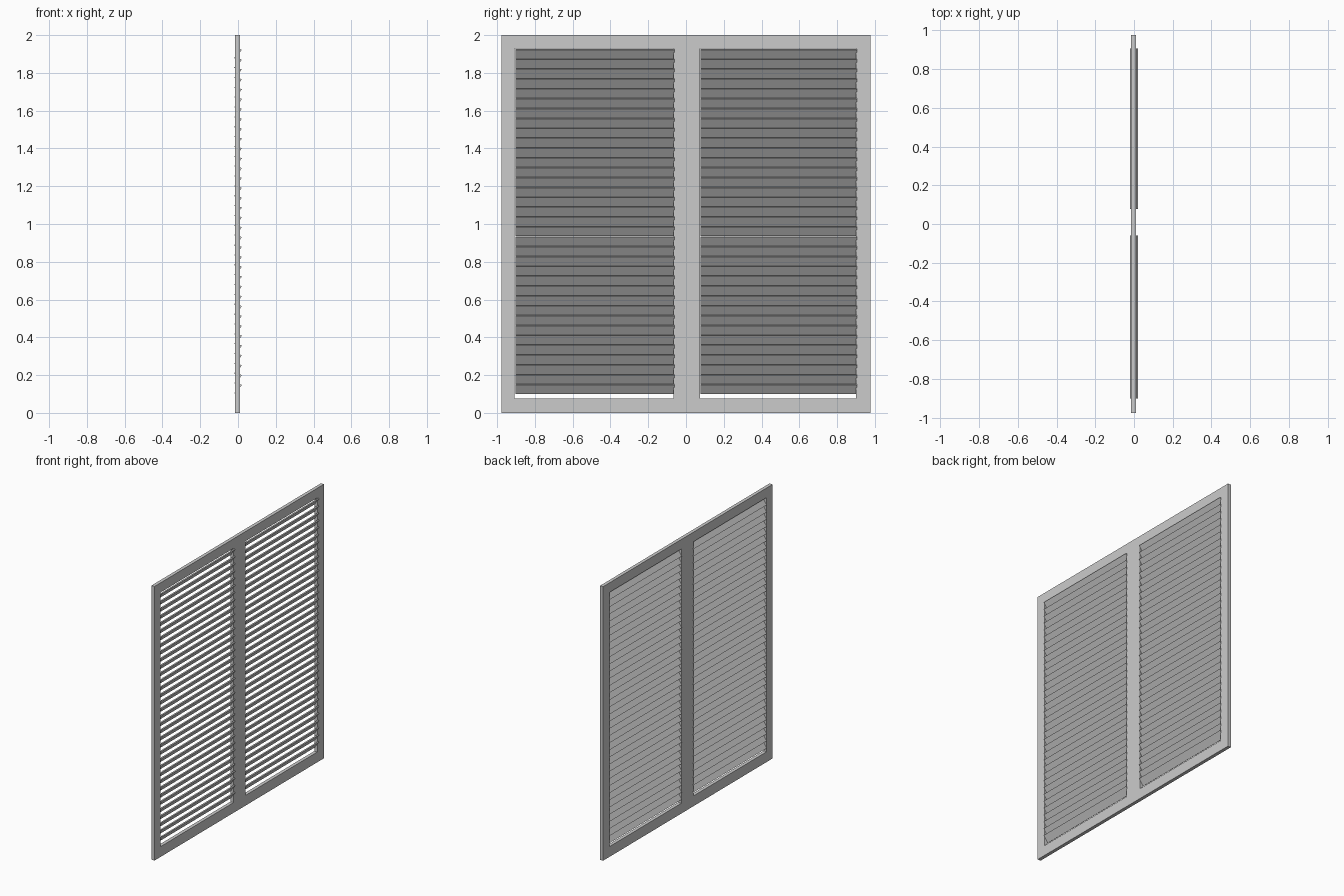
import bpy, bmesh, math
from mathutils import Matrix, Vector

if "Cube" in bpy.data.objects:
    bpy.data.objects.remove(bpy.data.objects["Cube"])

FRAME_X = (-0.015, 0.010)
YS = [-0.977, -0.908, -0.066, 0.075, 0.901, 0.977]   # frame / opening divisions
ZS = [0.0, 0.075, 1.93, 2.0]
SLATS, PITCH, Z_LOW = 35, 0.0522, 0.126
WIDTH, THICK, ANGLE = 0.058, 0.008, math.radians(55)


def finish(bm, name):
    bmesh.ops.recalc_face_normals(bm, faces=bm.faces)
    mesh = bpy.data.meshes.new(name)
    bm.to_mesh(mesh)
    bm.free()
    obj = bpy.data.objects.new(name, mesh)
    bpy.context.collection.objects.link(obj)
    return obj


# Frame: flat grid with two openings, extruded to its depth
bm = bmesh.new()
grid = [[bm.verts.new((FRAME_X[0], y, z)) for z in ZS] for y in YS]
for i in range(len(YS) - 1):
    for j in range(len(ZS) - 1):
        if j == 1 and i in (1, 3):
            continue
        bm.faces.new((grid[i][j], grid[i + 1][j], grid[i + 1][j + 1], grid[i][j + 1]))
ext = bmesh.ops.extrude_face_region(bm, geom=bm.faces[:], use_keep_orig=True)
moved = [g for g in ext["geom"] if isinstance(g, bmesh.types.BMVert)]
bmesh.ops.translate(bm, verts=moved, vec=Vector((FRAME_X[1] - FRAME_X[0], 0, 0)))
finish(bm, "shutter_frame")


# Louvre slats: tilted boards, high edge towards +x
def slat_bank(name, y0, y1):
    bm = bmesh.new()
    tilt = Matrix.Rotation(-ANGLE, 4, 'Y')
    size = Matrix.Diagonal((WIDTH, y1 - y0, THICK, 1))
    for k in range(SLATS):
        place = Matrix.Translation((0, (y0 + y1) / 2, Z_LOW + k * PITCH))
        bmesh.ops.create_cube(bm, size=1, matrix=place @ tilt @ size)
    return finish(bm, name)


slat_bank("left_slats", -0.902, -0.060)
slat_bank("right_slats", 0.077, 0.906)
